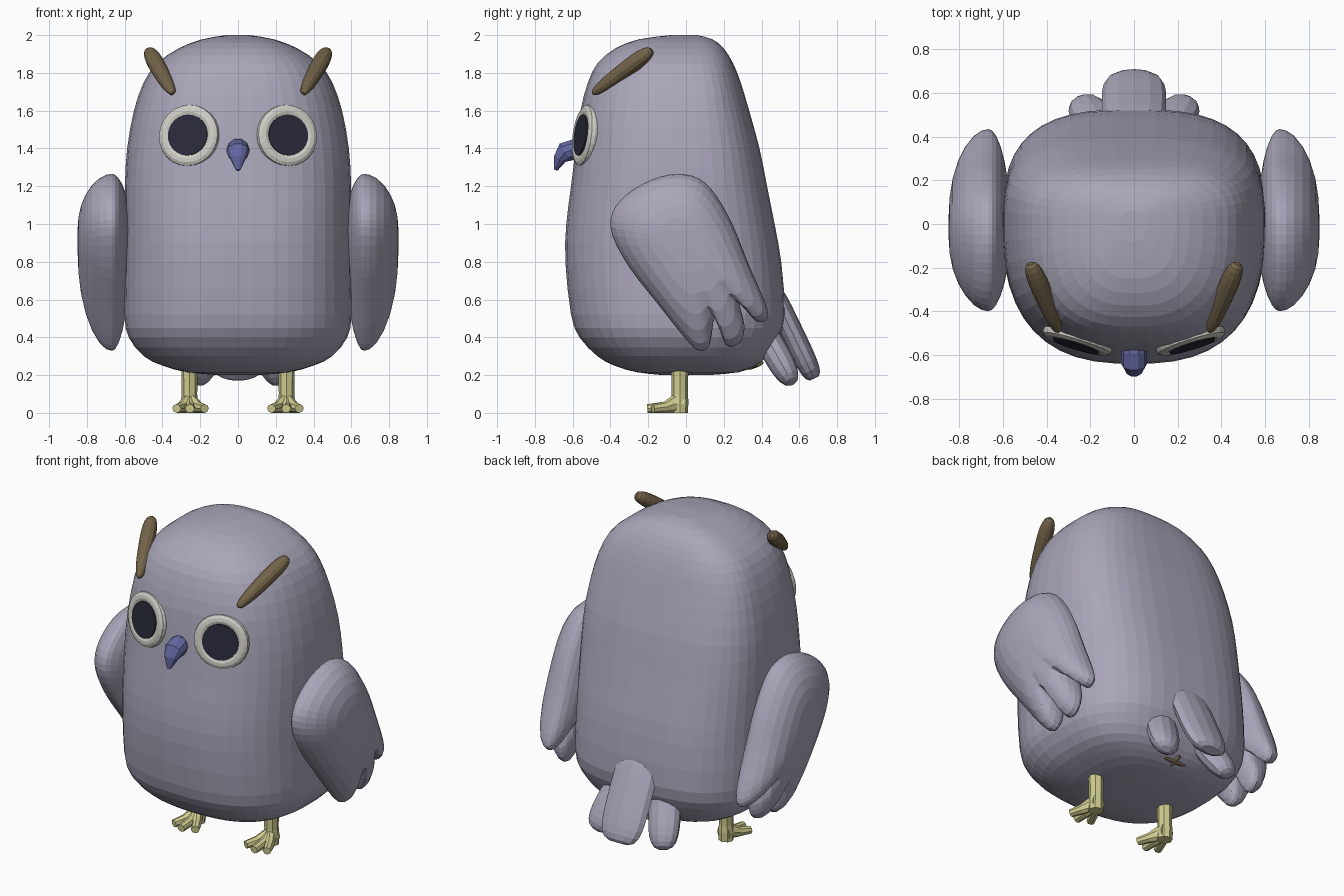
import bpy, bmesh
from math import sin, cos, pi, tau, copysign
from mathutils import Vector

if "Cube" in bpy.data.objects:
    bpy.data.objects.remove(bpy.data.objects["Cube"])


def material(name, *rgb):
    m = bpy.data.materials.new(name)
    m.use_nodes = True
    m.diffuse_color = (*rgb, 1)
    node = next(n for n in m.node_tree.nodes if n.type == 'BSDF_PRINCIPLED')
    node.inputs["Base Color"].default_value = (*rgb, 1)
    return m


lilac = material("lilac_feather", .4, .38, .49)
brown = material("brown_tuft", .17, .125, .065)
blue = material("blue_beak", .13, .14, .36)
cream = material("cream_eye_ring", .62, .61, .56)
dark = material("dark_pupil", .022, .022, .042)
yellow = material("yellow_leg", .63, .61, .28)


def loft(name, rings, mat, mirror=False):
    """Skin a list of closed rings and cap both ends."""
    bm = bmesh.new()
    loops = [[bm.verts.new(p) for p in ring] for ring in rings]
    n = len(loops[0])
    for a, b in zip(loops, loops[1:]):
        for i in range(n):
            j = (i + 1) % n
            bm.faces.new((a[i], a[j], b[j], b[i]))
    bm.faces.new(loops[0])
    bm.faces.new(loops[-1])
    bmesh.ops.recalc_face_normals(bm, faces=bm.faces)
    mesh = bpy.data.meshes.new(name)
    bm.to_mesh(mesh)
    bm.free()
    mesh.materials.append(mat)
    ob = bpy.data.objects.new(name, mesh)
    bpy.context.collection.objects.link(ob)
    if mirror:
        ob.modifiers.new("Mirror", 'MIRROR')


def smooth_step(a, b, c, d, t):
    """Point between b and c on a smooth curve through a, b, c, d."""
    return b + .5 * t * (c - a + t * (2 * a - 5 * b + 4 * c - d + t * (3 * b - a - 3 * c + d)))


def tube(name, path, radii, mat, mirror=False, across=(1, 0, 0), sides=12):
    """Sweep ellipses (width along 'across', thickness) along a path."""
    path = [Vector(p) for p in path]
    rings = []
    for i, (p, (w, t)) in enumerate(zip(path, radii)):
        d = (path[min(i + 1, len(path) - 1)] - path[max(i - 1, 0)]).normalized()
        u = Vector(across)
        u = (u - d * u.dot(d)).normalized()
        v = d.cross(u)
        rings.append([p + u * w * cos(tau * k / sides) + v * t * sin(tau * k / sides)
                      for k in range(sides)])
    loft(name, rings, mat, mirror)


def feather(name, p, q, width, thick, mat, mirror=False, across=(1, 0, 0),
            taper=1.0, power=2.5, steps=12):
    """Rounded capsule from p to q, its start scaled by taper."""
    p, q = Vector(p), Vector(q)
    path, radii = [], []
    for i in range(steps + 1):
        c = -cos(pi * (.04 + .92 * i / steps))
        s = (1 + c) / 2
        r = (1 - abs(c) ** power) ** (1 / power) * (taper + (1 - taper) * s)
        path.append(p.lerp(q, s))
        radii.append((width * r, thick * r))
    tube(name, path, radii, mat, mirror, across)


# Body: rows of height, half width, front depth, back depth
rows = [Vector(r) for r in [
    (.2, .1, .12, .12), (.215, .27, .26, .28), (.25, .4, .38, .37),
    (.3, .5, .47, .43), (.4, .58, .565, .49), (.52, .602, .61, .525),
    (.8, .6, .64, .505), (1, .6, .635, .47), (1.2, .6, .61, .43),
    (1.4, .588, .585, .39), (1.6, .552, .56, .335), (1.75, .5, .52, .29),
    (1.85, .43, .47, .25), (1.93, .315, .375, .2), (1.978, .19, .25, .14),
    (2, .06, .08, .06)]]
last = len(rows) - 1
profile = [smooth_step(rows[max(i - 1, 0)], rows[i], rows[i + 1], rows[min(i + 2, last)], t)
           for i in range(last) for t in (0, .5)] + [rows[last]]
segments = 44


def body_point(angle, z, half, front, back):
    c, s = cos(angle), sin(angle)
    e, depth = (2 / 2.9, back) if s > 0 else (2 / 2.6, front)
    return Vector((half * copysign(abs(c) ** e, c), depth * copysign(abs(s) ** e, s), z))


loft("body", [[body_point(tau * (k + .5) / segments, *row) for k in range(segments)]
              for row in profile], lilac)

# Wings: domed outline with three finger feathers
outline = [Vector(p) for p in [
    (-.05, 1.265), (.07, 1.24), (.16, 1.15), (.25, .99), (.33, .79), (.42, .58),
    (.43, .5), (.37, .485), (.285, .58), (.31, .46), (.285, .37), (.21, .36),
    (.155, .51), (.125, .36), (.07, .33), (0, .39), (-.16, .59), (-.3, .77),
    (-.39, .94), (-.39, 1.06), (-.31, 1.16), (-.18, 1.235)]]
n = len(outline)
fine = [smooth_step(*(outline[(i + k) % n] for k in (-1, 0, 1, 2)), t)
        for i in range(n) for t in (0, .33, .67)]
n = len(fine)
soft = [sum((fine[(i + k) % n] for k in range(-5, 6)), Vector((0, 0))) / 11 for i in range(n)]
hub = Vector((-.02, .93))


def wing_ring(s, bulge):
    x = .667 + bulge * (1 - s ** 2.7) ** .5
    pts = [hub + (a.lerp(b, s ** 4) - hub) * s for a, b in zip(soft, fine)]
    return [Vector((x, p.x, p.y)) for p in pts]


steps = (.12, .35, .55, .73, .86, .95, .99)
loft("wings", [wing_ring(s, .183) for s in steps] + [wing_ring(1, 0)]
     + [wing_ring(s, -.097) for s in reversed(steps)], lilac, True)

# Tail feathers
feather("tail_middle_feather", (0, .44, .68), (0, .68, .18), .147, .06, lilac, power=4)
feather("tail_side_feathers", (.11, .35, .54), (.235, .565, .155), .1, .072, lilac, True, power=3)

# Brow tufts
feather("brow_tufts", (.345, -.495, 1.69), (.475, -.18, 1.922), .052, .05, brown, True,
        taper=.65, power=2.8)

# Eyes: rounded ring and flat pupil, facing slightly outward and up
normal = Vector((.29, -.94, .13)).normalized()
right = Vector((0, 0, 1)).cross(normal).normalized()
up = normal.cross(right)
centre = Vector((.264, -.55, 1.47))


def eye_ring(r, h):
    return [centre + normal * h + r * (right * cos(tau * k / 24) + up * sin(tau * k / 24))
            for k in range(24)]


loft("eye_rings", [eye_ring(*p) for p in ((.15, -.08), (.166, -.02), (.162, -.002),
                                          (.145, .008), (.125, .01), (.108, .004))], cream, True)
loft("pupils", [eye_ring(.109, .004), eye_ring(.109, .012)], dark, True)

# Hooked beak
tube("beak", [(0, -.52, 1.395), (0, -.59, 1.395), (0, -.64, 1.38), (0, -.668, 1.345),
              (0, -.69, 1.285)],
     [(.05, .055), (.06, .057), (.06, .056), (.042, .036), (.012, .01)], blue, sides=10)

# Legs and toes
tube("legs", [(.257, -.033, 0), (.257, -.033, .06), (.257, -.033, .1), (.257, -.033, .3)],
     [(.045, .043), (.045, .046), (.041, .043), (.045, .047)], yellow, True, sides=8)
for label, tip in (("inner", .177), ("middle", .255), ("outer", .325)):
    y = -.205 if label == "middle" else -.175
    base = .257 + (tip - .257) * .2
    tube(label + "_toes", [(base, -.01, .045), (base, -.06, .048), ((base + tip) / 2, -.11, .03),
                           (tip, y, .023)],
         [(.03, .045), (.032, .048), (.028, .03), (.025, .023)], yellow, True, sides=8)

# Small cross mark under the tail
feather("vent_bar", (-.085, .36, .25), (.085, .36, .25), .013, .013, brown, across=(0, 1, 0), steps=6)
feather("vent_stroke", (0, .32, .233), (0, .41, .268), .013, .013, brown, steps=6)
